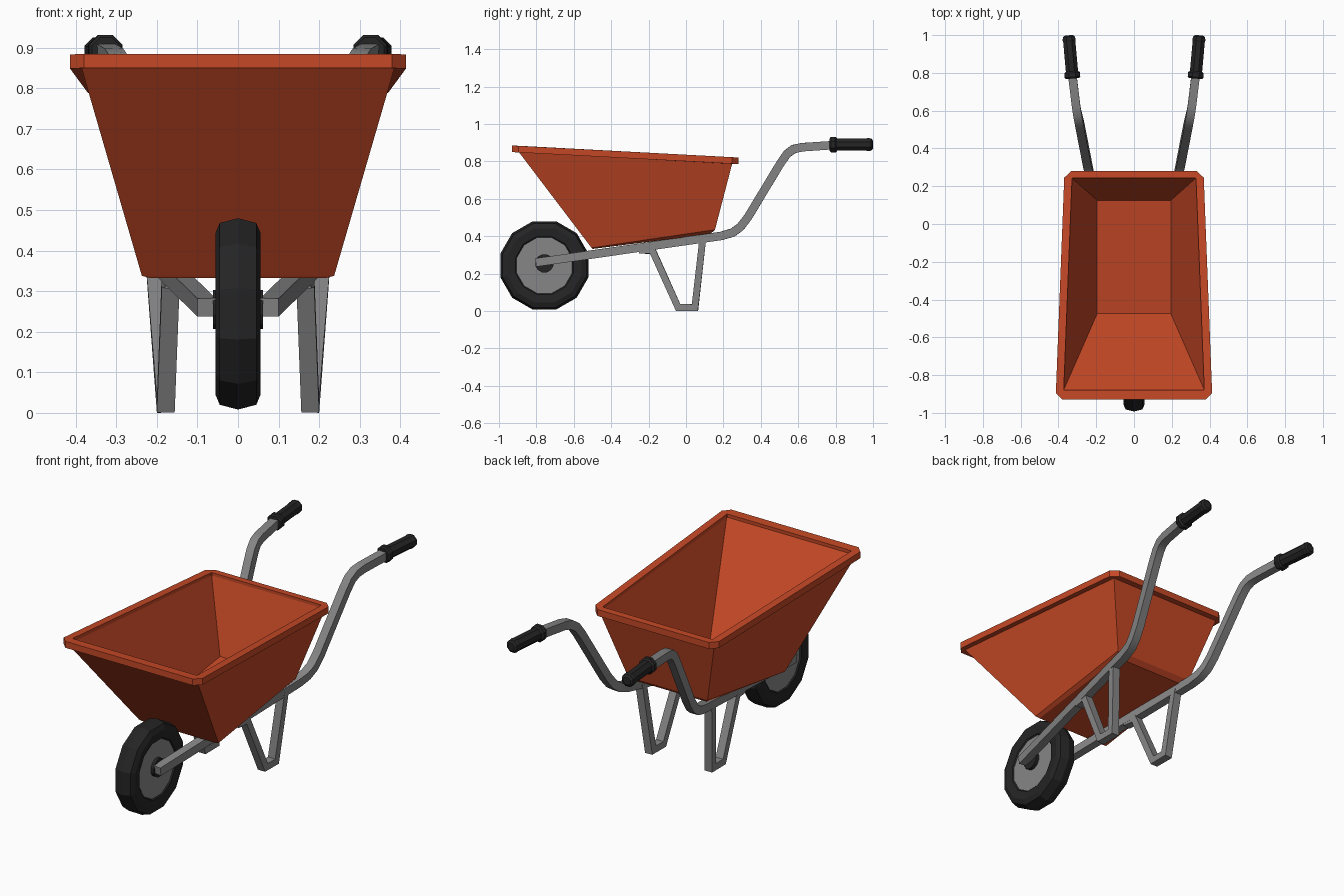
import bpy, bmesh, math
from mathutils import Vector, Matrix

cube = bpy.data.objects.get("Cube")
if cube:
    bpy.data.objects.remove(cube, do_unlink=True)


def material(name, colour):
    m = bpy.data.materials.new(name)
    m.use_nodes = True
    m.diffuse_color = (*colour, 1)
    m.node_tree.nodes["Principled BSDF"].inputs["Base Color"].default_value = (*colour, 1)
    return m


RED = material("orange_red_paint", (0.56, 0.065, 0.019))
GREY = material("grey_metal", (0.24, 0.24, 0.24))
BLACK = material("black_rubber", (0.018, 0.018, 0.018))


def skin(name, rings, mat, caps=True, loop=False, smooth=False):
    """Bridge a series of equal rings into one solid."""
    bm = bmesh.new()
    vs = [[bm.verts.new(p) for p in ring] for ring in rings]
    pairs = list(zip(vs, vs[1:])) + ([(vs[-1], vs[0])] if loop else [])
    for a, b in pairs:
        for i in range(len(a)):
            j = (i + 1) % len(a)
            bm.faces.new((a[i], a[j], b[j], b[i]))
    if caps and not loop:
        bm.faces.new(vs[0])
        bm.faces.new(vs[-1])
    bmesh.ops.recalc_face_normals(bm, faces=bm.faces)
    mesh = bpy.data.meshes.new(name)
    bm.to_mesh(mesh)
    bm.free()
    mesh.materials.append(mat)
    ob = bpy.data.objects.new(name, mesh)
    bpy.context.collection.objects.link(ob)
    if smooth:
        bpy.ops.object.select_all(action='DESELECT')
        ob.select_set(True)
        bpy.context.view_layer.objects.active = ob
        bpy.ops.object.shade_smooth_by_angle(angle=math.radians(35))
    return ob


def sweep(name, path, width, depth, mat, smooth=False):
    """Rectangular tube along a path with mitred corners."""
    pts = [Vector(p) for p in path]
    rings = []
    for i, p in enumerate(pts):
        t_in = (p - pts[max(i - 1, 0)]).normalized()
        t_out = (pts[min(i + 1, len(pts) - 1)] - p).normalized()
        t = (t_in + t_out).normalized()
        miter = 1 / max(t.dot(t_out if t_out.length else t_in), 0.5)
        side = Vector((1, 0, 0))
        side = (side - t * side.dot(t)).normalized()
        up = t.cross(side) * miter * depth / 2
        side = side * width / 2
        rings.append([p + side + up, p - side + up, p - side - up, p + side - up])
    return skin(name, rings, mat, smooth=smooth)


def lathe(name, profile, centre, axis, sides, mat, **kw):
    """Revolve (distance along axis, radius) pairs."""
    frame = Matrix.Translation(centre) @ Vector(axis).to_track_quat('Z', 'Y').to_matrix().to_4x4()
    angles = [2 * math.pi * (i + 0.5) / sides for i in range(sides)]
    rings = [[frame @ Vector((r * math.cos(a), r * math.sin(a), d)) for a in angles]
             for d, r in profile]
    return skin(name, rings, mat, **kw)


def outline(yf, yb, zf, zb, wf, wb, cut=0.0):
    """Tapered, tilted rectangle, optionally with cut corners."""
    corners = [Vector(c) for c in ((-wf, yf, zf), (wf, yf, zf), (wb, yb, zb), (-wb, yb, zb))]
    if not cut:
        return corners
    ring = []
    for i, c in enumerate(corners):
        for n in (corners[i - 1], corners[(i + 1) % 4]):
            ring.append(c + (n - c).normalized() * cut)
    return ring


# Tray: hollow shell with sloping floor
skin("tray", [
    outline(-0.50, 0.13, 0.332, 0.412, 0.215, 0.215),
    outline(-0.505, 0.155, 0.338, 0.435, 0.237, 0.237),
    outline(-0.905, 0.25, 0.865, 0.80, 0.39, 0.345),
    outline(-0.885, 0.245, 0.872, 0.812, 0.375, 0.33),
    outline(-0.475, 0.125, 0.36, 0.45, 0.195, 0.195)], RED)

# Rolled rim around the tray
skin("tray_rim", [
    outline(-0.93, 0.28, 0.85, 0.786, 0.415, 0.368, 0.035),
    outline(-0.93, 0.28, 0.885, 0.821, 0.415, 0.368, 0.035),
    outline(-0.88, 0.243, 0.883, 0.822, 0.372, 0.328, 0.004),
    outline(-0.88, 0.243, 0.848, 0.787, 0.372, 0.328, 0.004)], RED, loop=True)

# Wheel: tyre, disc and hub
wheel = (0, -0.757, 0.244)
half = [(0.04, 0.15), (0.05, 0.16), (0.056, 0.205), (0.045, 0.232)]
tyre = [(-d, r) for d, r in half] + [(0, 0.244)] + half[::-1]
lathe("tyre", tyre, wheel, (1, 0, 0), 12, BLACK, loop=True)
lathe("wheel_disc", [(-0.044, 0.157), (0.044, 0.157)], wheel, (1, 0, 0), 24, GREY)
lathe("wheel_hub", [(-0.062, 0.05), (0.062, 0.05)], (0, -0.757, 0.255), (1, 0, 0), 12, BLACK)

for s, label in ((1, "left"), (-1, "right")):
    # Frame tube running from the axle to the grip
    frame_path = [(0.078, -0.80, 0.26), (0.222, 0.19, 0.402), (0.232, 0.25, 0.42),
                  (0.241, 0.29, 0.449), (0.249, 0.33, 0.50), (0.283, 0.505, 0.79),
                  (0.290, 0.54, 0.84), (0.298, 0.575, 0.866), (0.306, 0.62, 0.876),
                  (0.328, 0.80, 0.888)]
    sweep(label + "_frame_tube", [(s * x, y, z) for x, y, z in frame_path],
          0.045, 0.045, GREY, smooth=True)

    # Bent leg: front tab, strut, foot, rear post
    leg_path = [(0.158, -0.25, 0.325), (0.166, -0.18, 0.325), (0.178, -0.042, 0.019),
                (0.178, 0.048, 0.019), (0.207, 0.09, 0.39)]
    sweep(label + "_leg", [(s * x, y, z) for x, y, z in leg_path], 0.044, 0.036, GREY)

    # Rubber grip with flange and rounded end
    grip = [(0, 0.038), (0.008, 0.045), (0.03, 0.045), (0.038, 0.035),
            (0.195, 0.035), (0.205, 0.038), (0.222, 0.034), (0.23, 0.022)]
    lathe(label + "_grip", grip, (s * 0.325, 0.77, 0.89), (s * 0.09, 1, 0), 8, BLACK)
